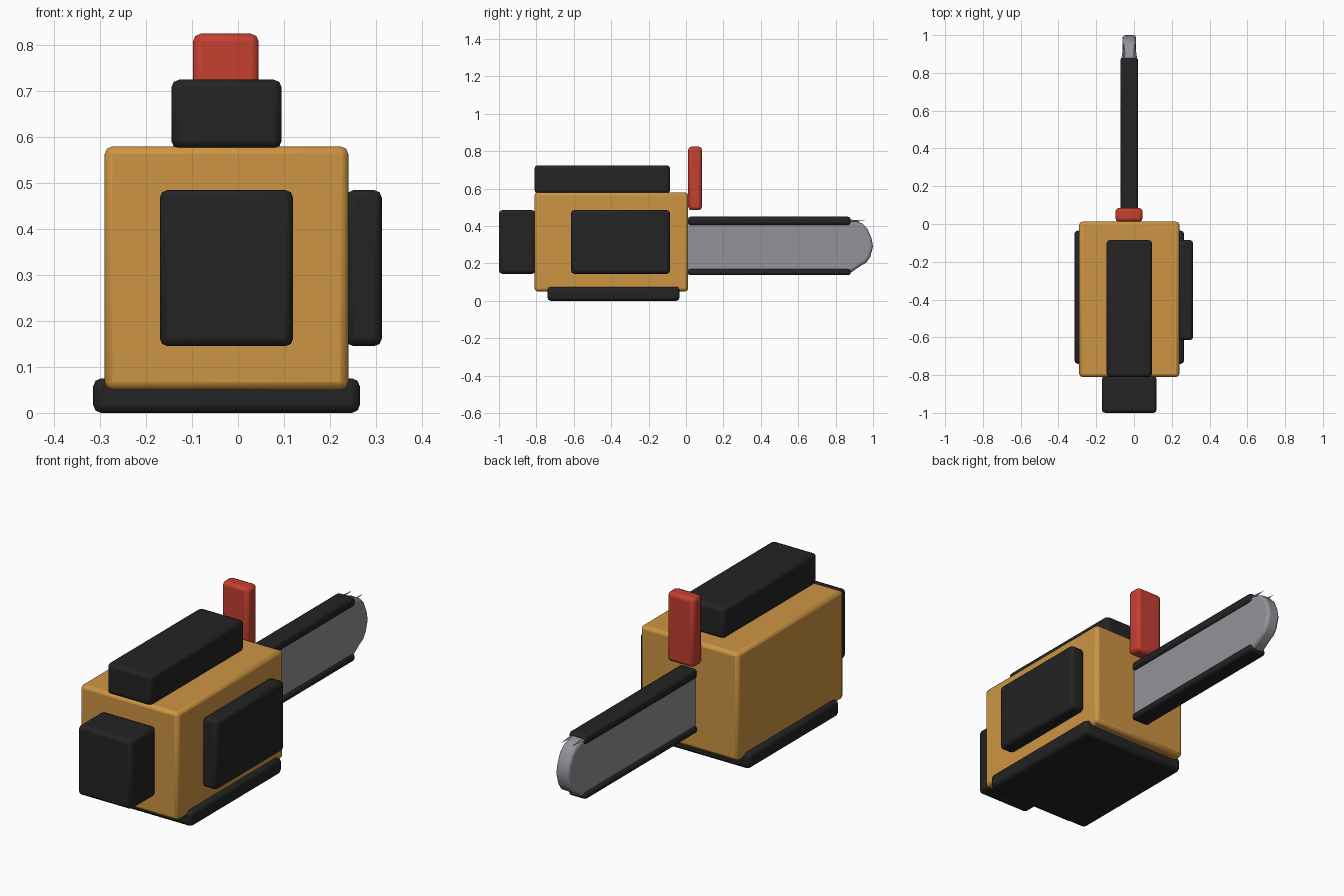
import bpy, bmesh, math
from mathutils import Vector

if "Cube" in bpy.data.objects:
    bpy.data.objects.remove(bpy.data.objects["Cube"])


def material(name, rgb):
    m = bpy.data.materials.new(name)
    m.diffuse_color = (*rgb, 1)
    m.use_nodes = True
    m.node_tree.nodes["Principled BSDF"].inputs["Base Color"].default_value = m.diffuse_color
    return m


ORANGE = material("orange housing", (0.61, 0.30, 0.055))
BLACK = material("black plastic", (0.017, 0.017, 0.017))
RED = material("red guard", (0.55, 0.05, 0.03))
STEEL = material("grey steel", (0.29, 0.29, 0.32))


def finish(name, bm, mat, bevel, segments):
    bmesh.ops.recalc_face_normals(bm, faces=bm.faces)
    me = bpy.data.meshes.new(name)
    bm.to_mesh(me)
    bm.free()
    ob = bpy.data.objects.new(name, me)
    bpy.context.collection.objects.link(ob)
    me.materials.append(mat)
    if bevel:
        mod = ob.modifiers.new("bevel", 'BEVEL')
        mod.width = bevel
        mod.segments = segments
        mod.limit_method = 'ANGLE'
        mod.angle_limit = math.radians(40)
    bpy.ops.object.select_all(action='DESELECT')
    bpy.context.view_layer.objects.active = ob
    ob.select_set(True)
    bpy.ops.object.shade_smooth_by_angle(angle=math.radians(35))
    return ob


def box(name, x, y, z, mat, bevel=0.017, segments=2):
    bm = bmesh.new()
    bmesh.ops.create_cube(bm, size=1)
    for v in bm.verts:
        v.co = [(r[0] + r[1]) / 2 + c * (r[1] - r[0]) for c, r in zip(v.co, (x, y, z))]
    return finish(name, bm, mat, bevel, segments)


# Housing and the blocks fixed to it
box("engine_housing", (-0.29, 0.24), (-0.81, 0.012), (0.05, 0.58), ORANGE)
box("base_plate", (-0.315, 0.265), (-0.74, -0.035), (0.0, 0.075), BLACK)
box("top_handle", (-0.145, 0.095), (-0.81, -0.085), (0.575, 0.725), BLACK)
box("rear_handle", (-0.17, 0.12), (-1.0, -0.805), (0.145, 0.485), BLACK)
box("side_cover", (0.235, 0.313), (-0.615, -0.085), (0.145, 0.485), BLACK)
box("hand_guard", (-0.098, 0.045), (0.012, 0.085), (0.485, 0.825), RED)

# Guide bar: side profile (y, z) with a rounded nose, extruded across x
profile = [(0.0, 0.15), (0.88, 0.15), (0.93, 0.185), (0.965, 0.205), (0.985, 0.235),
           (1.0, 0.29), (0.992, 0.335), (0.97, 0.385), (0.94, 0.415), (0.88, 0.435), (0.0, 0.435)]
bm = bmesh.new()
face = bm.faces.new([bm.verts.new((-0.061, y, z)) for y, z in profile])
ext = bmesh.ops.extrude_face_region(bm, geom=[face])
bmesh.ops.translate(bm, vec=(0.072, 0, 0),
                    verts=[g for g in ext["geom"] if isinstance(g, bmesh.types.BMVert)])
finish("guide_bar", bm, STEEL, 0.016, 3)

# Chain runs along both edges of the bar
box("upper_chain", (-0.072, 0.022), (0.01, 0.88), (0.405, 0.45), BLACK, 0.014)
box("lower_chain", (-0.072, 0.022), (0.01, 0.88), (0.137, 0.17), BLACK, 0.012)

# Small pointed teeth at the nose end of the upper chain
for side, x in (("left", -0.055), ("right", 0.005)):
    bm = bmesh.new()
    bmesh.ops.create_cone(bm, cap_ends=True, segments=4, radius1=0.012, radius2=0, depth=0.09)
    for v in bm.verts:
        v.co = Vector((x + v.co.x, 0.915 + v.co.z, 0.428 + v.co.y * 0.6))
    finish(side + "_nose_tooth", bm, STEEL, 0, 1)
